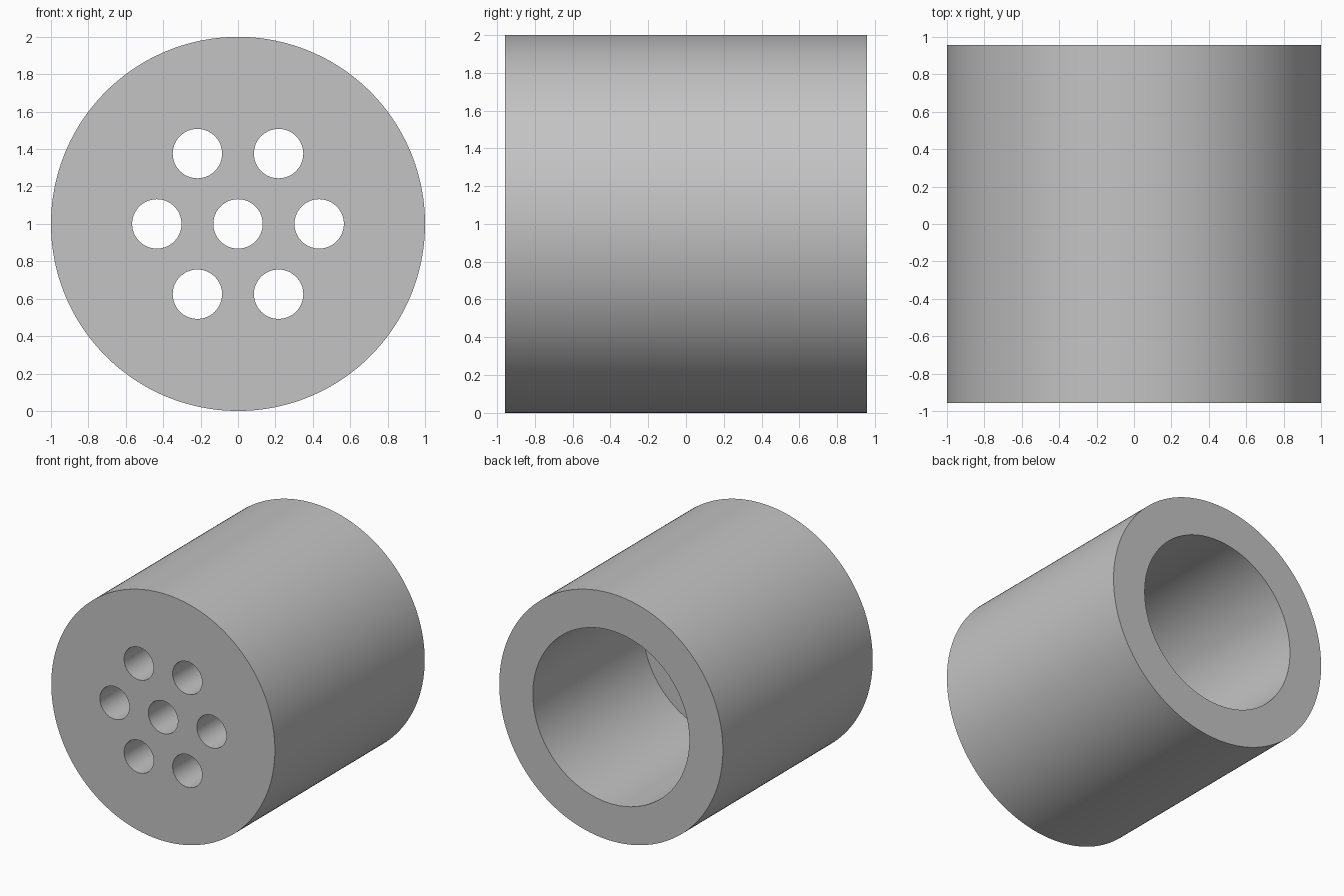
import bpy
import math
from mathutils import Vector

cube = bpy.data.objects.get("Cube")
if cube:
    bpy.data.objects.remove(cube, do_unlink=True)

RADIUS, HALF_LENGTH = 1.0, 0.957
BORE_RADIUS, FLOOR_Y = 0.70, -0.45
HOLE_RADIUS, HOLE_SPACING = 0.132, 0.434

grey = bpy.data.materials.new("plain grey")
grey.use_nodes = True
colour = (0.55, 0.55, 0.55, 1)
grey.diffuse_color = colour
grey.node_tree.nodes["Principled BSDF"].inputs["Base Color"].default_value = colour


def rod(name, radius, y0, y1, x=0.0, z=RADIUS, sides=128):
    """Cylinder along y from y0 to y1."""
    bpy.ops.mesh.primitive_cylinder_add(
        vertices=sides, radius=radius, depth=y1 - y0,
        location=(x, (y0 + y1) / 2, z), rotation=(math.pi / 2, 0, 0))
    obj = bpy.context.object
    obj.name = name
    obj.data.materials.append(grey)
    return obj


def cut(target, cutter):
    """Subtract the cutter from the target and discard it."""
    mod = target.modifiers.new("cut", "BOOLEAN")
    mod.operation = "DIFFERENCE"
    mod.solver = "EXACT"
    mod.object = cutter
    bpy.context.view_layer.objects.active = target
    bpy.ops.object.modifier_apply(modifier=mod.name)
    bpy.data.objects.remove(cutter, do_unlink=True)


# Solid body, bored from the back to leave a thick front plate
body = rod("cylinder_body", RADIUS, -HALF_LENGTH, HALF_LENGTH, sides=192)
cut(body, rod("bore_cutter", BORE_RADIUS, FLOOR_Y, HALF_LENGTH + 0.2))

# Central hole and a ring of six through the front plate
centres = [Vector((0, 0))]
for i in range(6):
    angle = i * math.pi / 3
    centres.append(HOLE_SPACING * Vector((math.cos(angle), math.sin(angle))))
for c in centres:
    cut(body, rod("hole_cutter", HOLE_RADIUS, -HALF_LENGTH - 0.2, FLOOR_Y + 0.2,
                  c.x, RADIUS + c.y, 64))

# Smooth walls with crisp rims
bpy.ops.object.select_all(action="DESELECT")
body.select_set(True)
bpy.context.view_layer.objects.active = body
bpy.ops.object.shade_smooth_by_angle(angle=math.radians(30))
